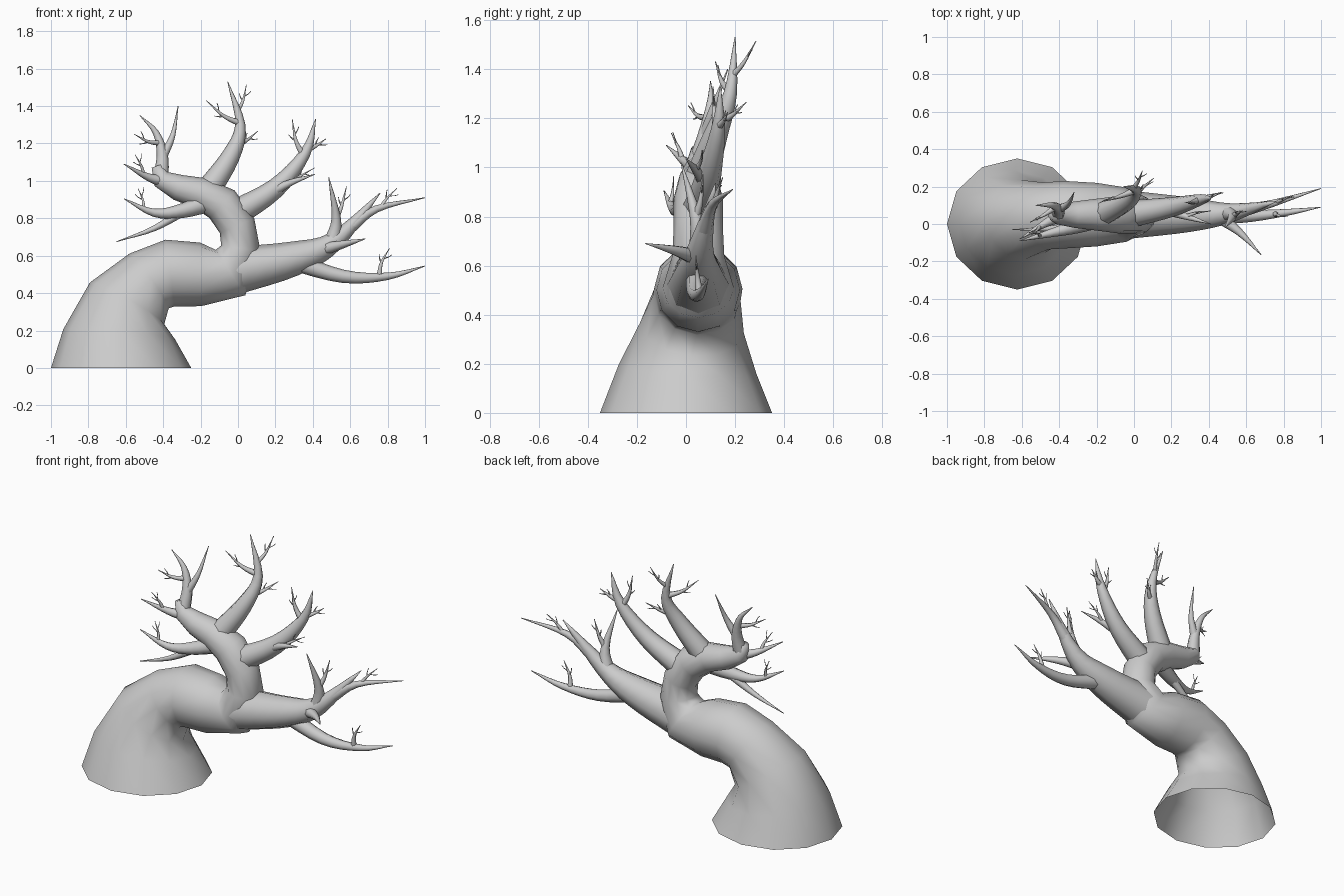
import bpy, bmesh, math
from mathutils import Vector

if "Cube" in bpy.data.objects:
    bpy.data.objects.remove(bpy.data.objects["Cube"])

STEPS = 4


def at(path, u):
    """Point (x, y, z, radius) and direction at fraction u of a path."""
    f = u * (len(path) - 1)
    i = min(int(f), len(path) - 2)
    return path[i].lerp(path[i + 1], f - i), (path[i + 1] - path[i]).xyz.normalized()


def spline(p):
    """Smooth path through the given points."""
    p = [p[0] * 2 - p[1]] + p + [p[-1] * 2 - p[-2]]
    out = []
    for a, b, c, d in zip(p, p[1:], p[2:], p[3:]):
        for s in range(STEPS):
            t = s / STEPS
            m0, m1 = (c - a) / 2, (d - b) / 2
            h = t * t * (3 - 2 * t)
            out.append(b * (1 - h) + c * h + m0 * t * (1 - t) ** 2 - m1 * t * t * (1 - t))
    return out + [p[-2]]


def tube(name, path, sides, ground=False):
    """Skin rings along a path: open root, closed tip, smooth shaded."""
    bm = bmesh.new()
    rings = []
    for i, q in enumerate(path):
        t = (path[min(i + 1, len(path) - 1)] - path[max(i - 1, 0)]).xyz.normalized()
        if ground and i == 0:
            t = Vector((0, 0, 1))
        u = (Vector((0, 1, 0)) - t * t.y).normalized()
        v = u.cross(t)
        flat = 0.935 if ground and i < 3 else 1
        angles = [k * math.tau / sides for k in range(sides)]
        rings.append([bm.verts.new(q.xyz + q.w * (u * flat * math.cos(a) + v * math.sin(a)))
                      for a in angles])
    for lo, hi in zip(rings, rings[1:]):
        for k in range(sides):
            j = (k + 1) % sides
            bm.faces.new((lo[k], lo[j], hi[j], hi[k]))
    bm.faces.new(rings[-1])
    bmesh.ops.recalc_face_normals(bm, faces=bm.faces)
    me = bpy.data.meshes.new(name)
    bm.to_mesh(me)
    bm.free()
    me.shade_smooth()
    bpy.context.collection.objects.link(bpy.data.objects.new(name, me))
    return path


def branch(name, parent, u, r, *points, sides=8):
    """Tapering branch leaving its parent at fraction u."""
    root = at(parent, u)[0].xyz
    path = spline([Vector((*p, 0)) for p in (root, *points)])
    for i, q in enumerate(path):
        q.w = max(r * (1 - i / (len(path) - 1)) ** 0.85, 0.002)
    return tube(name, path, sides)


def twig(parent, u, *tip):
    """Short twig that leaves sideways, curves upward and carries two spurs."""
    q, along = at(parent, u)
    tip = Vector(tip)
    d = tip - q.xyz
    t = branch("twig", parent, u, min(q.w * 0.75, 0.02),
               q.xyz + d * 0.5 - along * d.length * 0.1, tip, sides=6)
    spur(t, 0.5, 1)
    spur(t, 0.65, -1)


def spur(parent, u, side):
    q, along = at(parent, u)
    out = along.cross(Vector((0, 1, 0))).normalized() * side
    tip = q.xyz + along * 0.04 + out * 0.03
    branch("spur", parent, u, q.w * 0.6, q.xyz.lerp(tip, 0.5) + out * 0.004, tip, sides=5)


# Leaning trunk curling back at the top: x, z, radius (y drifts with height)
profile = [(-.625, 0, .375), (-.635, .18, .3), (-.593, .345, .228), (-.475, .465, .18),
           (-.365, .507, .18), (-.2, .5, .17), (-.04, .51, .145), (.015, .64, .106),
           (-.005, .76, .1), (-.085, .875, .1), (-.2, .935, .085), (-.32, .965, .07),
           (-.41, 1.01, .052), (-.435, 1.08, .028)]
trunk = tube("trunk", [Vector((x, min(.05, z * z / 5), z, r)) for x, z, r in profile], 12, True)

# Right limb and its branches
limb = branch("right_limb", trunk, .465, .13, (.3, .05, .585), (.52, .06, .68), (.76, .12, .935))
low = branch("low_branch", limb, .3, .05, (.56, .04, .49), (.8, .06, .49), (1, .09, .545))
outer = branch("outer_branch", limb, .76, .035, (.74, .11, .85), (1, .19, .91))
rise = branch("upright_branch", limb, .64, .045, (.525, .04, .8), (.485, -.02, 1.02))
front = branch("front_branch", limb, .53, .038, (.56, -.04, .66), (.68, -.165, .69))

# Middle and tallest branches
mid = branch("middle_branch", trunk, .65, .075, (.2, .09, .96), (.36, .13, 1.15), (.415, .14, 1.33))
side = branch("side_branch", mid, .27, .032, (.28, .04, .99), (.41, 0, 1.035))
top = branch("top_branch", trunk, .755, .07, (-.04, .12, 1.13), (.012, .18, 1.3), (-.055, .2, 1.53))

# Branches on the curled left end
up = branch("curl_branch", trunk, .93, .042, (-.405, .08, 1.14), (-.44, .1, 1.26), (-.525, .1, 1.35))
fork = branch("curl_fork", up, .3, .026, (-.35, .11, 1.24), (-.32, .17, 1.4))
left = branch("left_branch", trunk, .9, .037, (-.48, 0, 1.02), (-.61, -.08, 1.09))
hang = branch("hanging_branch", trunk, .72, .055, (-.3, -.01, .84), (-.45, -.05, .83), (-.61, -.09, .905))
droop = branch("drooping_branch", hang, .3, .027, (-.45, -.025, .745), (-.65, -.03, .675))

# Twigs
twig(low, .6, .81, .04, .64)
twig(outer, .55, .85, .15, .96)
twig(rise, .5, .58, .07, .97)
twig(mid, .64, .29, .11, 1.33)
twig(mid, .7, .47, .17, 1.225)
twig(side, .5, .41, .07, 1.07)
twig(top, .78, .045, .285, 1.515)
twig(top, .68, -.17, .12, 1.43)
twig(top, .45, .105, .245, 1.265)
twig(up, .5, -.555, .01, 1.25)
twig(left, .6, -.55, -.06, 1.14)
twig(hang, .78, -.535, -.05, .96)
